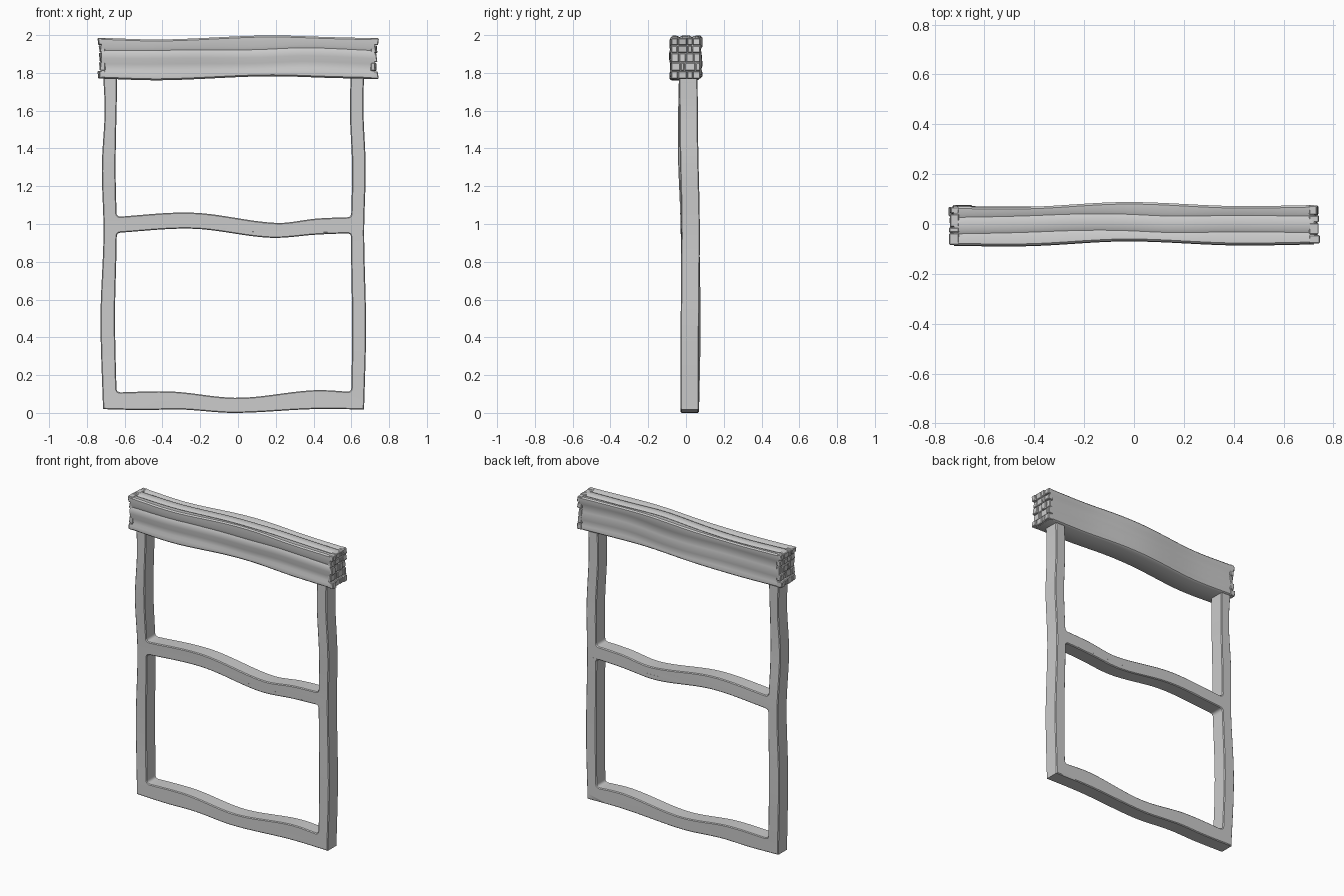
import bpy, bmesh, random
from mathutils import Vector

if "Cube" in bpy.data.objects:
    bpy.data.objects.remove(bpy.data.objects["Cube"])

random.seed(4)


def wave(*pts):
    """Smooth function through (position, value) pairs."""
    def tangent(i):
        a, b = pts[max(i - 1, 0)], pts[min(i + 1, len(pts) - 1)]
        return (b[1] - a[1]) / (b[0] - a[0])

    def f(t):
        t = min(max(t, pts[0][0]), pts[-1][0])
        i = 0
        while i < len(pts) - 2 and t > pts[i + 1][0]:
            i += 1
        (a, va), (b, vb) = pts[i], pts[i + 1]
        h = b - a
        s = (t - a) / h
        return ((2*s**3 - 3*s*s + 1) * va + (s**3 - 2*s*s + s) * h * tangent(i)
                + (3*s*s - 2*s**3) * vb + (s**3 - s*s) * h * tangent(i + 1))
    return f


def upright(f, z0, z1, n=28):
    return [Vector((f(z), z)) for z in (z0 + (z1 - z0) * i / n for i in range(n + 1))]


def level(f, x0, x1, n=36):
    return [Vector((x, f(x))) for x in (x0 + (x1 - x0) * i / n for i in range(n + 1))]


def corner(a, b, a_upright):
    """Rounded corner joining the end of edge a to the start of edge b."""
    p, q = a[-1], b[0]
    c = Vector((p.x, q.y)) if a_upright else Vector((q.x, p.y))
    return [p * (1-t)**2 + c * 2*t*(1-t) + q * t*t for t in (0.25, 0.5, 0.75)]


def add_object(name, mesh, angle=0.6):
    ob = bpy.data.objects.new(name, mesh)
    bpy.context.collection.objects.link(ob)
    bpy.ops.object.select_all(action='DESELECT')
    ob.select_set(True)
    bpy.context.view_layer.objects.active = ob
    bpy.ops.object.shade_smooth_by_angle(angle=angle)
    return ob


# Wavy edges of the frame
left_out = wave((0, -.714), (.5, -.728), (.95, -.712), (1.3, -.721), (1.6, -.706), (1.82, -.716))
left_in = wave((0, -.64), (.5, -.651), (.95, -.642), (1.3, -.648), (1.7, -.641), (1.82, -.641))
right_in = wave((0, .598), (.45, .604), (.95, .598), (1.3, .604), (1.6, .592), (1.82, .598))
right_out = wave((0, .667), (.45, .678), (.95, .668), (1.3, .676), (1.6, .664), (1.82, .668))
base_low = wave((-.72, .02), (-.5, .015), (-.3, .018), (-.02, .0), (.4, .02), (.68, .018))
base_top = wave((-.66, .108), (-.35, .113), (0, .08), (.4, .12), (.62, .11))
mid_low = wave((-.66, .952), (-.24, .975), (.17, .927), (.42, .944), (.62, .952))
mid_top = wave((-.66, 1.037), (-.24, 1.06), (.2, 1.006), (.42, 1.029), (.62, 1.037))

R = 0.022
xl, xr = -.643 + R, .6 - R

# Outer outline: both posts, base rail, and the open bay under the beam
a = upright(left_in, 1.82, 1.037 + R)
b = level(mid_top, xl, xr)
c = upright(right_in, 1.037 + R, 1.82)
outer = (upright(left_out, .02, 1.82, 50) + a + corner(a, b, True) + b + corner(b, c, False)
         + c + upright(right_out, 1.82, .018, 50) + level(base_low, .66, -.706))

# Lower opening
edges = [upright(left_in, .108 + R, .952 - R), level(mid_low, xl, xr),
         upright(right_in, .952 - R, .11 + R), level(base_top, xr, xl)]
hole = []
for i, e in enumerate(edges):
    hole += e + corner(e, edges[(i + 1) % 4], i % 2 == 0)

curve = bpy.data.curves.new("frame_outline", 'CURVE')
curve.dimensions = '2D'
curve.fill_mode = 'BOTH'
curve.extrude = 0.044
curve.bevel_depth = 0.005
curve.bevel_resolution = 0
curve.offset = -0.005
for loop in (outer, hole):
    sp = curve.splines.new('POLY')
    sp.points.add(len(loop) - 1)
    for p, v in zip(sp.points, loop):
        p.co = (v.x, v.y, 0, 1)
    sp.use_cyclic_u = True
helper = bpy.data.objects.new("frame_outline", curve)
bpy.context.collection.objects.link(helper)
bpy.context.view_layer.update()
mesh = bpy.data.meshes.new_from_object(
    helper.evaluated_get(bpy.context.evaluated_depsgraph_get()))
bpy.data.objects.remove(helper)

# Stand the frame up and bow it gently in depth
bow_left = wave((0, .02), (.45, .028), (1, .02), (1.4, .006), (1.82, .012))
bow_right = wave((0, .02), (.5, .021), (1, .024), (1.4, .016), (1.82, .012))
for v in mesh.vertices:
    x, z, d = v.co
    k = min(max((x + .65) / 1.25, 0), 1)
    v.co = (x, -d + bow_left(z) * (1 - k) + bow_right(z) * k, z)
bm = bmesh.new()
bm.from_mesh(mesh)
bmesh.ops.remove_doubles(bm, verts=bm.verts, dist=1e-5)
bmesh.ops.recalc_face_normals(bm, faces=bm.faces)
bm.to_mesh(mesh)
bm.free()
add_object("frame", mesh)

# Top beam: grooved timber profile swept along a wavy line
profile = [(-.068, -.108), (-.077, -.1), (-.078, -.078), (-.071, -.062), (-.074, -.03),
           (-.08, .0), (-.08, .028), (-.073, .042), (-.078, .058), (-.078, .1), (-.07, .108),
           (-.045, .106), (-.032, .1), (-.018, .107), (.02, .108), (.034, .1), (.048, .106),
           (.07, .108), (.078, .1), (.078, .062), (.069, .046), (.074, .01), (.078, -.04),
           (.071, -.06), (.077, -.078), (.077, -.1), (.068, -.108)]
beam_z = wave((-.74, 1.878), (-.4, 1.869), (.15, 1.89), (.5, 1.881), (.74, 1.875))
beam_y = wave((-.74, -.008), (-.42, -.009), (-.03, .010), (.4, -.006), (.74, -.002))
drift = wave((-.74, 0), (-.35, .008), (.1, -.008), (.4, .006), (.74, 0))
END = .722
bm = bmesh.new()
rings = []
for i in range(49):
    x = -END + 2 * END * i / 48
    ring = []
    for y, z in profile:
        dz = drift(x) if abs(z) < .09 else 0
        dy = drift(x) if abs(y) < .06 else 0
        ring.append(bm.verts.new((x, beam_y(x) + y + dy, beam_z(x) + z + dz)))
    rings.append(ring)
n = len(profile)
for r0, r1 in zip(rings, rings[1:]):
    for j in range(n):
        bm.faces.new((r0[j], r0[(j + 1) % n], r1[(j + 1) % n], r1[j]))
bm.faces.new(rings[0])
bm.faces.new(rings[-1])
bmesh.ops.recalc_face_normals(bm, faces=bm.faces)
mesh = bpy.data.meshes.new("top_beam")
bm.to_mesh(mesh)
bm.free()
add_object("top_beam", mesh, 0.75)

# Broken, blocky end grain at both ends of the beam
rows = [-.108, -.066, -.02, .03, .07, .109]
for side, name in ((-1, "left_end_grain"), (1, "right_end_grain")):
    bm = bmesh.new()
    for r in range(5):
        shift = random.uniform(-.01, .01)
        cols = [-.077, -.036 + shift, .004 - shift, .042 + shift, .078]
        for k in range(4):
            edge = r in (0, 4)
            reach = random.uniform(.012, .022) if edge else random.uniform(.002, .014)
            x0, x1 = END - .02, END + reach
            y0, y1 = cols[k] + .001, cols[k + 1] - .001
            z0, z1 = rows[r] + .001, rows[r + 1] - .001
            box = bmesh.ops.create_cube(bm, size=1)["verts"]
            tilt = random.uniform(-.004, .004)
            for v in box:
                x = x1 + (tilt if v.co.z > 0 else -tilt) if v.co.x > 0 else x0
                y = y1 if v.co.y > 0 else y0
                z = z1 if v.co.z > 0 else z0
                v.co = (side * x, y + beam_y(side * .72), z + beam_z(side * .72))
    bmesh.ops.recalc_face_normals(bm, faces=bm.faces)
    bmesh.ops.bevel(bm, geom=bm.edges[:], offset=.004, segments=1, affect='EDGES')
    mesh = bpy.data.meshes.new(name)
    bm.to_mesh(mesh)
    bm.free()
    add_object(name, mesh, 0.5)
